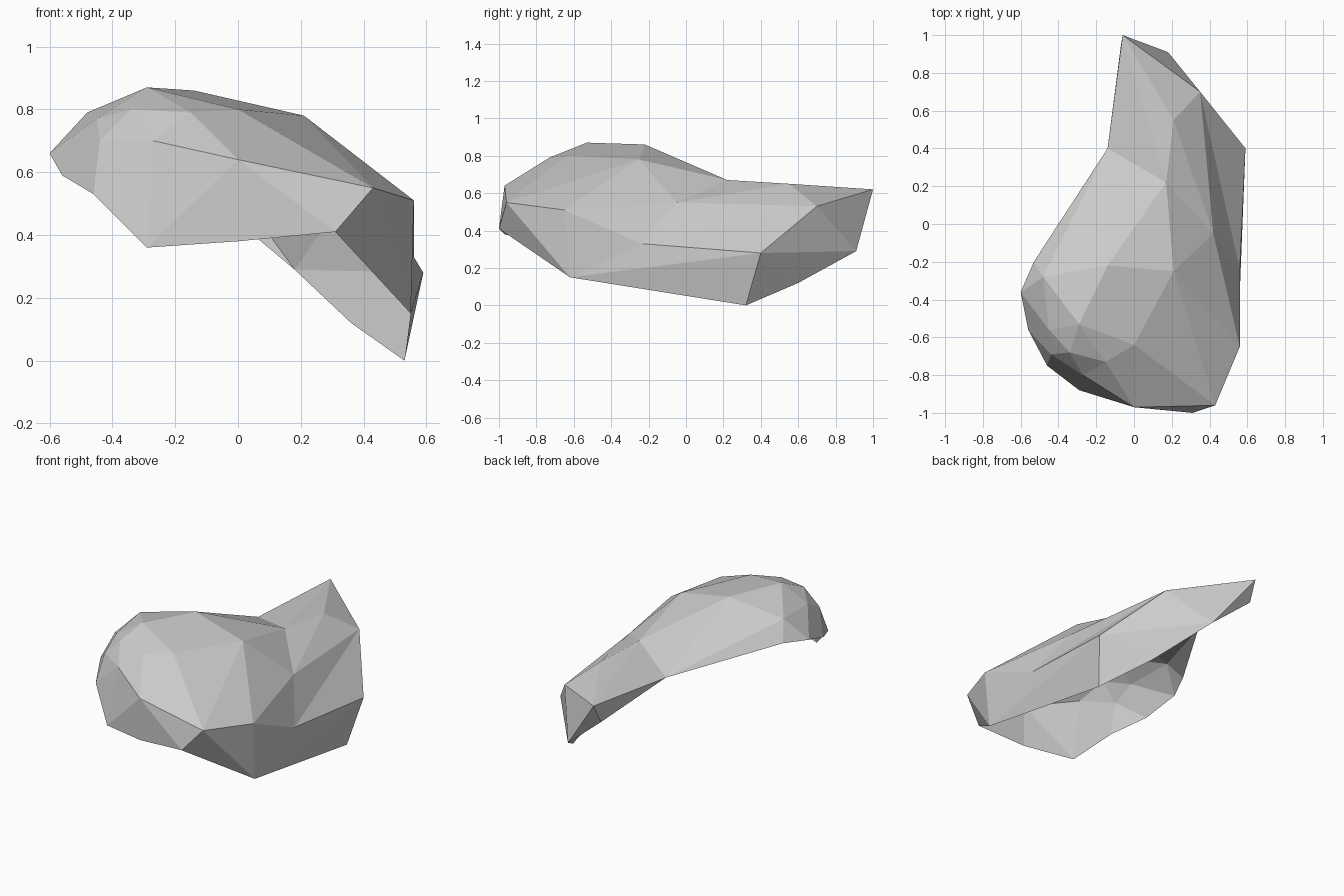
import bpy
import bmesh

if "Cube" in bpy.data.objects:
    bpy.data.objects.remove(bpy.data.objects["Cube"], do_unlink=True)


def flat_material(name, colour):
    """One plain colour for viewport and render."""
    material = bpy.data.materials.new(name)
    material.use_nodes = True
    material.diffuse_color = colour
    shader = material.node_tree.nodes["Principled BSDF"]
    shader.inputs["Base Color"].default_value = colour
    shader.inputs["Roughness"].default_value = 1
    return material


def corners(names, *positions):
    """Pair corner letters with positions given in hundredths of a unit."""
    return {name: tuple(value / 100 for value in position)
            for name, position in zip(names, positions)}


def faceted_shell(name, points, fans, material):
    """Open low-poly shell: each fan joins a hub corner to a run of neighbours."""
    bm = bmesh.new()
    vertex = {key: bm.verts.new(position) for key, position in points.items()}
    for fan in fans.split():
        hub, run = fan.split(":")
        for first, second in zip(run, run[1:]):
            bm.faces.new((vertex[hub], vertex[first], vertex[second]))
    # Keep the outside of the shell facing up and out
    bmesh.ops.recalc_face_normals(bm, faces=bm.faces)
    if sum(face.normal.z * face.calc_area() for face in bm.faces) < 0:
        bmesh.ops.reverse_faces(bm, faces=bm.faces)
    mesh = bpy.data.meshes.new(name)
    bm.to_mesh(mesh)
    bm.free()
    mesh.materials.append(material)
    shell = bpy.data.objects.new(name, mesh)
    bpy.context.collection.objects.link(shell)
    return shell


# Open lower rim: low side, front, blunt end, back tail
rim = corners(
    "XWUqQPOMNFfBY",
    (53, 32, 0), (55, -62, 15), (31, -100, 41), (0, -97, 38),
    (-29, -88, 36), (-46, -75, 53), (-56, -56, 59), (-60, -36, 66),
    (-53, -20, 68), (-14, 40, 59), (-7, 94, 50), (18, 91, 29), (36, 60, 12))

# Shoulder: the ridge where the sides turn into the top
shoulder = corners(
    "DZVTRcdeLAC",
    (59, 40, 28), (56, -24, 33), (56, -65, 51), (43, -96, 55),
    (0, -97, 64), (-27, -80, 70), (-44, -69, 70), (-45, -56, 77),
    (-48, -28, 79), (-6, 100, 62), (35, 70, 53))

# Crown: the broad top and the neck leading to the tail
crown = corners(
    "EGHIJKSab",
    (21, 55, 65), (17, 22, 67), (42, -5, 55), (21, -25, 78),
    (-14, -22, 86), (-29, -53, 87), (0, -64, 80), (-15, -73, 79),
    (-34, -68, 80))

# Facets around the tail, low side, front corner, crown and blunt end
facets = """
    A:FfBCEGF D:CBYXWZC H:CZVIGEC T:VWURSIV J:FLKSIGF
    c:RabdPQR e:KLMOdbK Z:VW R:UqQ a:RSKb N:MLF d:OP
"""

stone_grey = flat_material("stone grey", (0.6, 0.6, 0.6, 1))
faceted_shell("rock_shell", rim | shoulder | crown, facets, stone_grey)
